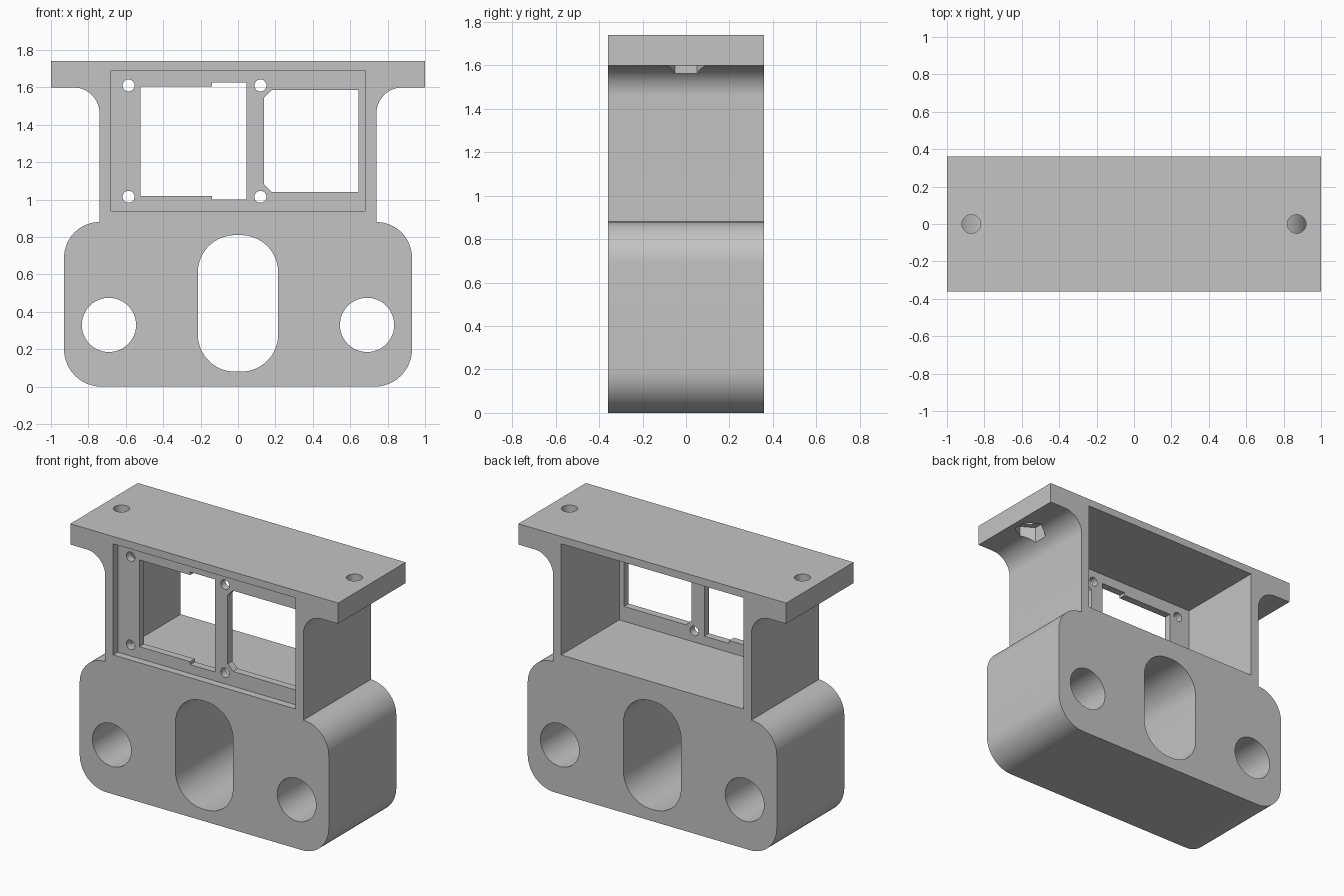
import bpy, bmesh
from math import cos, sin, radians

if "Cube" in bpy.data.objects:
    bpy.data.objects.remove(bpy.data.objects["Cube"], do_unlink=True)

grey = bpy.data.materials.new("plain_grey")
grey.use_nodes = True
colour = (0.55, 0.55, 0.55, 1)
grey.diffuse_color = colour
grey.node_tree.nodes["Principled BSDF"].inputs["Base Color"].default_value = colour

DEPTH = 0.36  # half thickness of the block


def arc(cx, cy, r, start, end, steps=16):
    angles = [radians(start + (end - start) * i / steps) for i in range(steps + 1)]
    return [(cx + r * cos(a), cy + r * sin(a)) for a in angles]


def circle(cx, cy, r, steps=40, start=0):
    return arc(cx, cy, r, start, start + 360, steps)[:-1]


def rect(x0, x1, z0, z1):
    return [(x0, z0), (x1, z0), (x1, z1), (x0, z1)]


def mirrored(half):
    return half + [(-x, z) for x, z in reversed(half)]


def prism(name, points, lo, hi, axis="y"):
    """Extrude a 2D outline along y or z."""
    bm = bmesh.new()
    place = (lambda p, d: (p[0], d, p[1])) if axis == "y" else (lambda p, d: (*p, d))
    face = bm.faces.new([bm.verts.new(place(p, lo)) for p in points])
    ext = bmesh.ops.extrude_face_region(bm, geom=[face])
    verts = [g for g in ext["geom"] if isinstance(g, bmesh.types.BMVert)]
    offset = (0, hi - lo, 0) if axis == "y" else (0, 0, hi - lo)
    bmesh.ops.translate(bm, vec=offset, verts=verts)
    bmesh.ops.recalc_face_normals(bm, faces=bm.faces)
    mesh = bpy.data.meshes.new(name)
    bm.to_mesh(mesh)
    bm.free()
    mesh.materials.append(grey)
    obj = bpy.data.objects.new(name, mesh)
    bpy.context.collection.objects.link(obj)
    return obj


# Body: rounded base, narrower neck, filleted top flange
half = (arc(0.73, 0.2, 0.2, -90, 0) + arc(0.74, 0.69, 0.19, 0, 90)
        + arc(0.88, 1.46, 0.14, 180, 90) + [(1, 1.6), (1, 1.74)])
body = prism("mounting_bracket", mirrored(half), -DEPTH, DEPTH)
bpy.context.view_layer.objects.active = body
body.select_set(True)


def cut(points, lo=-0.5, hi=0.5, axis="y"):
    cutter = prism("cutter", points, lo, hi, axis)
    cutter.hide_render = True
    mod = body.modifiers.new("cut", "BOOLEAN")
    mod.operation = "DIFFERENCE"
    mod.solver = "EXACT"
    mod.object = cutter
    bpy.ops.object.modifier_apply(modifier=mod.name)
    bpy.data.objects.remove(cutter, do_unlink=True)


# Shallow front recess and deep rear cavity, leaving a thin panel between
opening = rect(-0.68, 0.68, 0.94, 1.69)
cut(opening, -0.5, -DEPTH + 0.05)
cut(opening, -DEPTH + 0.1, 0.5)

# Stepped window and chamfered window in the panel
cut([(-0.52, 1.02), (-0.14, 1.02), (-0.14, 1.0), (0.045, 1.0),
     (0.045, 1.625), (-0.14, 1.625), (-0.14, 1.605), (-0.52, 1.605)])
cut([(0.18, 1.04), (0.645, 1.04), (0.645, 1.585),
     (0.18, 1.585), (0.14, 1.545), (0.14, 1.08)])

# Panel screw holes
for x in (-0.585, 0.12):
    for z in (1.015, 1.61):
        cut(circle(x, z, 0.032, 24))

# Central slot through the base
cut(mirrored(arc(0.015, 0.28, 0.2, -90, 0) + arc(0.015, 0.61, 0.2, 0, 90)))

# Round base holes, flange bolt holes and hexagonal nut pockets
for side in (-1, 1):
    cut(circle(side * 0.69, 0.33, 0.145, 48))
    cut(circle(side * 0.87, 0, 0.1, 6, 90), 1.5, 1.67, "z")
    cut(circle(side * 0.87, 0, 0.05, 32), 1.5, 1.8, "z")

bpy.ops.object.shade_smooth_by_angle(angle=radians(30))
